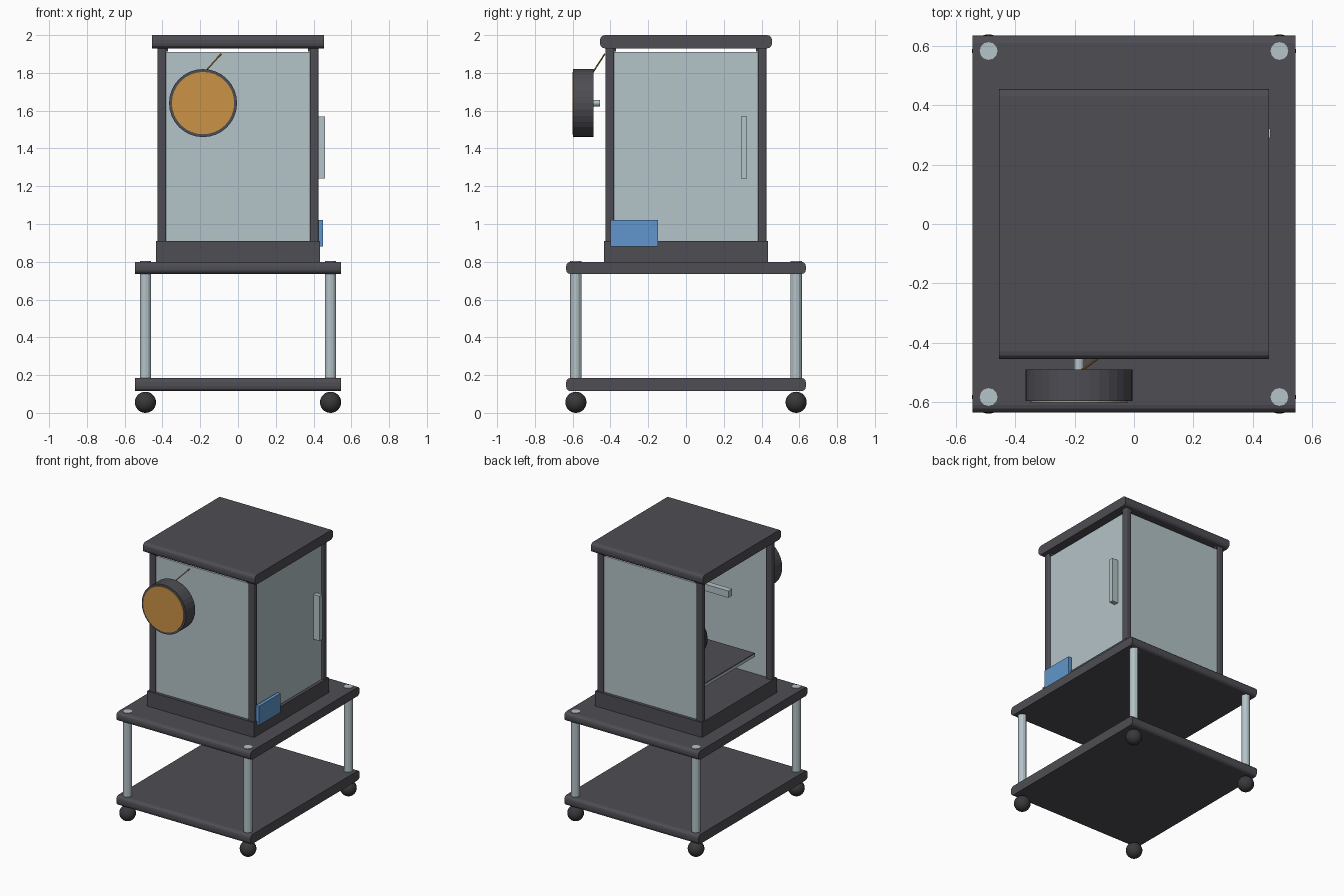
import bpy, bmesh, math
from mathutils import Vector

cube = bpy.data.objects.get("Cube")
if cube:
    bpy.data.objects.remove(cube, do_unlink=True)


def material(name, rgb):
    m = bpy.data.materials.new(name)
    m.use_nodes = True
    m.diffuse_color = (*rgb, 1)
    m.node_tree.nodes["Principled BSDF"].inputs["Base Color"].default_value = (*rgb, 1)
    return m


GREY = material("charcoal grey", (0.076, 0.074, 0.087))
BLACK = material("soft black", (0.04, 0.04, 0.043))
PALE = material("pale blue grey", (0.456, 0.546, 0.578))
ORANGE = material("filament orange", (0.597, 0.292, 0.061))
BLUE = material("screen blue", (0.12, 0.305, 0.61))


def finish(name, bm, mat, smooth=False):
    bmesh.ops.recalc_face_normals(bm, faces=bm.faces)
    mesh = bpy.data.meshes.new(name)
    bm.to_mesh(mesh)
    bm.free()
    mesh.materials.append(mat)
    for p in mesh.polygons:
        p.use_smooth = smooth
    ob = bpy.data.objects.new(name, mesh)
    bpy.context.collection.objects.link(ob)
    return ob


def box(name, mat, xs, ys, zs, bevel=0, axis=0):
    """Box between limits; bevel rounds only the edges running along axis."""
    bm = bmesh.new()
    bmesh.ops.create_cube(bm, size=1)
    for v in bm.verts:
        for i, (lo, hi) in enumerate((xs, ys, zs)):
            v.co[i] = lo if v.co[i] < 0 else hi
    if bevel:
        edges = [e for e in bm.edges
                 if abs((e.verts[0].co - e.verts[1].co).normalized()[axis]) > 0.9]
        bmesh.ops.bevel(bm, geom=edges, offset=bevel, segments=3,
                        profile=0.5, affect='EDGES')
    return finish(name, bm, mat)


def rod(name, mat, start, end, radius, sides):
    """Cylinder running between two points."""
    a, b = Vector(start), Vector(end)
    bm = bmesh.new()
    bmesh.ops.create_cone(bm, cap_ends=True, segments=sides, radius1=radius,
                          radius2=radius, depth=(b - a).length)
    bm.transform((b - a).to_track_quat('Z', 'Y').to_matrix().to_4x4())
    bmesh.ops.translate(bm, verts=bm.verts, vec=(a + b) / 2)
    return finish(name, bm, mat)


def ball(name, mat, centre, radius):
    bm = bmesh.new()
    bmesh.ops.create_uvsphere(bm, u_segments=24, v_segments=14, radius=radius)
    bmesh.ops.translate(bm, verts=bm.verts, vec=centre)
    return finish(name, bm, mat, True)


def span(h):
    return (-h, h)


def side(s, lo, hi):
    return tuple(sorted((s * lo, s * hi)))


# Trolley shelves, cabinet base and lid
box("lower_shelf", GREY, span(0.545), span(0.635), (0.115, 0.185), 0.025)
box("upper_shelf", GREY, span(0.545), span(0.635), (0.735, 0.80), 0.025)
box("cabinet_base", GREY, span(0.435), span(0.435), (0.80, 0.91))
box("lid", GREY, span(0.455), span(0.455), (1.93, 2.0), 0.025)

# Four corners: casters, trolley legs, cabinet posts and their brackets
for sx, xn in ((-1, "right"), (1, "left")):
    for sy, yn in ((-1, "front"), (1, "back")):
        tag = f"{yn}_{xn}"
        x, y = sx * 0.49, sy * 0.583
        ball("caster_" + tag, BLACK, (x, y, 0.056), 0.056)
        rod("leg_" + tag, PALE, (x, y, 0.17), (x, y, 0.803), 0.03, 12)
        box("post_" + tag, GREY, side(sx, 0.38, 0.427), side(sy, 0.38, 0.427),
            (0.90, 1.935), 0.01, 2)
        box("bracket_" + tag, GREY, side(sx, 0.37, 0.42), side(sy, 0.37, 0.42),
            (1.912, 1.932))

# Enclosure panels; the right side stays open
box("front_panel", PALE, span(0.385), (-0.412, -0.40), (0.91, 1.91))
box("back_panel", PALE, span(0.385), (0.40, 0.412), (0.91, 1.91))
box("door_panel", PALE, (0.40, 0.412), span(0.385), (0.91, 1.91))
box("door_handle", PALE, (0.41, 0.46), (0.29, 0.322), (1.24, 1.57))
box("control_screen", BLUE, (0.425, 0.45), (-0.40, -0.147), (0.88, 1.02))

# Bed, printed ball and gantry bar inside
box("bed_plate", PALE, span(0.33), span(0.33), (1.075, 1.095))
box("bed_surface", GREY, span(0.33), span(0.33), (1.095, 1.102))
ball("printed_ball", BLACK, (0, 0, 1.245), 0.145)
box("gantry_bar", PALE, span(0.36), span(0.022), (1.65, 1.70))

# Spool with its axle and the loose filament strand
sx, sz = -0.185, 1.64
rod("spool", GREY, (sx, -0.597, sz), (sx, -0.49, sz), 0.18, 32)
rod("spool_filament", ORANGE, (sx, -0.602, sz), (sx, -0.55, sz), 0.165, 32)
rod("spool_axle", PALE, (sx, -0.55, sz), (sx, -0.455, sz), 0.017, 12)
rod("filament_strand", ORANGE, (-0.18, -0.495, 1.80), (-0.09, -0.43, 1.90), 0.004, 8)
